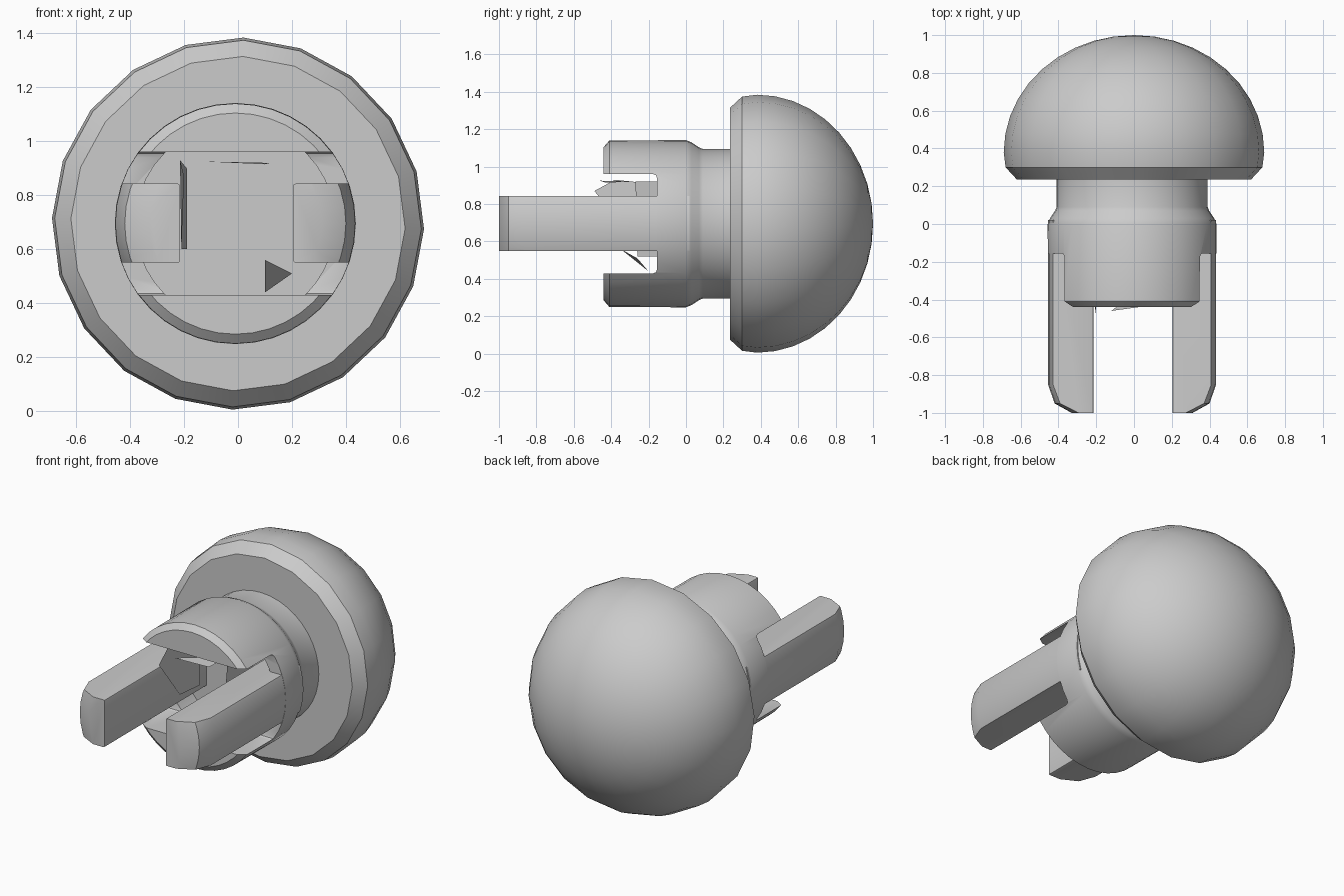
import bpy
import bmesh
from math import cos, sin, pi, radians
from mathutils import Vector

CZ = 0.695  # height of the main axis

if "Cube" in bpy.data.objects:
    bpy.data.objects.remove(bpy.data.objects["Cube"], do_unlink=True)

grey = bpy.data.materials.new("plain grey")
grey.use_nodes = True
grey.diffuse_color = (0.6, 0.6, 0.6, 1)
grey.node_tree.nodes["Principled BSDF"].inputs["Base Color"].default_value = (0.6, 0.6, 0.6, 1)


def finish(name, bm):
    bmesh.ops.recalc_face_normals(bm, faces=bm.faces)
    mesh = bpy.data.meshes.new(name)
    bm.to_mesh(mesh)
    bm.free()
    mesh.materials.append(grey)
    obj = bpy.data.objects.new(name, mesh)
    bpy.context.collection.objects.link(obj)
    return obj


def lathe(name, profile, sides, phase=0.0, cx=0.0):
    """Closed solid turned around the y axis from (y, radius) points."""
    bm = bmesh.new()
    rings = []
    for y, r in profile:
        if r < 0.001:
            rings.append([bm.verts.new((cx, y, CZ))] * sides)
            continue
        turn = [phase + 2 * pi * i / sides for i in range(sides)]
        rings.append([bm.verts.new((cx + r * sin(a), y, CZ + r * cos(a))) for a in turn])
    for a, b in zip(rings, rings[1:]):
        for i in range(sides):
            j = (i + 1) % sides
            bm.faces.new(dict.fromkeys((a[i], a[j], b[j], b[i])))
    for ring in (rings[0], rings[-1]):
        if ring[0] is not ring[1]:
            bm.faces.new(ring)
    return finish(name, bm)


def box(name, low, high, bevel=0.0):
    bm = bmesh.new()
    bmesh.ops.create_cube(bm, size=1)
    low, high = Vector(low), Vector(high)
    for v in bm.verts:
        v.co = (low + high) / 2 + v.co * (high - low)
    if bevel:
        bmesh.ops.bevel(bm, geom=bm.edges[:], offset=bevel, segments=2,
                        profile=0.5, affect='EDGES')
    return finish(name, bm)


def combine(obj, tool, operation):
    mod = obj.modifiers.new("cut", 'BOOLEAN')
    mod.operation = operation
    mod.object = tool
    mod.solver = 'EXACT'
    bpy.context.view_layer.update()
    result = bpy.data.meshes.new_from_object(
        obj.evaluated_get(bpy.context.evaluated_depsgraph_get()))
    obj.modifiers.clear()
    obj.data = result
    bpy.data.objects.remove(tool, do_unlink=True)


def smooth(obj, angle=30):
    bpy.ops.object.select_all(action='DESELECT')
    obj.select_set(True)
    bpy.context.view_layer.objects.active = obj
    bpy.ops.object.shade_smooth_by_angle(angle=radians(angle))


# Domed head with a chamfered rim
arc = [(0.38 + 0.62 * sin(t * pi / 20), 0.69 * cos(t * pi / 20)) for t in range(11)]
head = lathe("domed_head", [(0.235, 0.62), (0.30, 0.68)] + arc, 20, radians(1.7))
smooth(head, 25)

# Stepped shank with a cross slot and a hollow middle
shank = lathe("slotted_shank", [(-0.44, 0.41), (-0.41, 0.445), (0.0, 0.447),
                                (0.03, 0.435), (0.07, 0.408), (0.09, 0.40),
                                (0.25, 0.40)], 40, cx=-0.01)
slot = box("slot_cutter", (-0.7, -0.7, 0.43), (0.7, -0.155, 0.96), 0.02)
combine(shank, slot, 'DIFFERENCE')
hollow = lathe("hollow_cutter", [(-0.3, 0.37), (0.0, 0.37)], 40, cx=-0.01)
block = box("hollow_limit", (-0.5, -0.5, 0.43), (0.5, 0.3, 0.96))
combine(hollow, block, 'INTERSECT')
combine(shank, hollow, 'DIFFERENCE')
smooth(shank)

# Pair of long prongs, rounded outside to follow the shank
for side, name in ((1, "left_prong"), (-1, "right_prong")):
    prong = lathe(name, [(-1.0, 0.32), (-0.95, 0.41), (-0.85, 0.445),
                         (0.02, 0.445)], 40, cx=-0.01)
    inner, outer = sorted((side * 0.21 - 0.005, side * 0.6))
    limit = box("prong_limit", (inner, -1.2, 0.55), (outer, 0.2, 0.843), 0.008)
    combine(prong, limit, 'INTERSECT')
    smooth(prong)


# Thin broken shards inside the hollow
def shard(name, points, thickness):
    bm = bmesh.new()
    face = bm.faces.new([bm.verts.new(p) for p in points])
    bmesh.ops.solidify(bm, geom=[face], thickness=thickness)
    finish(name, bm)


shard("right_shard", [(-0.2, -0.49, 0.87), (-0.215, -0.38, 0.93),
                      (-0.19, -0.1, 0.9), (-0.19, -0.1, 0.6), (-0.21, -0.27, 0.6)], 0.008)
shard("left_shard", [(0.12, -0.27, 0.92), (0.12, 0.0, 0.92),
                     (0.08, 0.0, 0.52), (0.08, -0.26, 0.52)], 0.01)
shard("upper_shard", [(-0.12, -0.46, 0.925), (0.1, -0.43, 0.915), (0.12, -0.27, 0.92)], 0.006)
shard("lower_shard", [(0.1, -0.35, 0.56), (0.2, -0.26, 0.51), (0.1, -0.2, 0.44)], 0.006)
